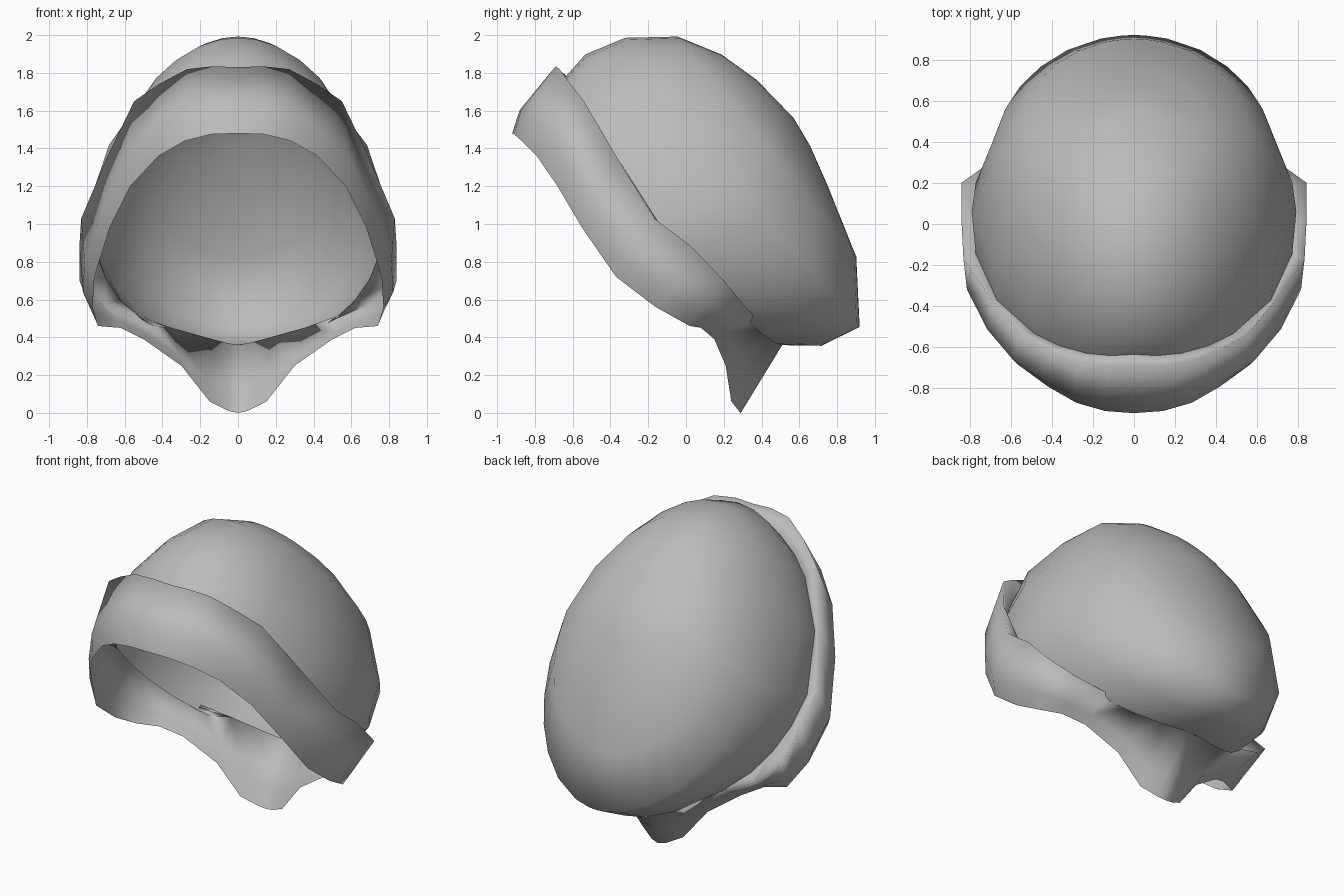
import bpy, bmesh, math
from mathutils import Vector

if "Cube" in bpy.data.objects:
    bpy.data.objects.remove(bpy.data.objects["Cube"])

fabric = bpy.data.materials.new("grey_fabric")
grey = (0.5, 0.5, 0.5, 1)
fabric.use_nodes = True
fabric.diffuse_color = grey
fabric.node_tree.nodes["Principled BSDF"].inputs["Base Color"].default_value = grey

# Tilted frame of the opening: ALONG runs front-top to back-bottom, OUT points to the crown
CENTRE = Vector((0, -0.08, 1.10))
ALONG = Vector((0, 0.63, -0.777))
OUT = Vector((0, 0.777, 0.63))


def loft(name, rings, tip=None):
    """Skin closed rings of equal length, with an optional closing point."""
    bm = bmesh.new()
    rows = [[bm.verts.new(p) for p in ring] for ring in rings]
    n = len(rows[0])
    for low, high in zip(rows, rows[1:]):
        for i in range(n):
            j = (i + 1) % n
            bm.faces.new((low[i], low[j], high[j], high[i]))
    if tip is not None:
        top = bm.verts.new(tip)
        for i in range(n):
            bm.faces.new((rows[-1][i], rows[-1][(i + 1) % n], top))
    bm.normal_update()
    # Make the open shells face away from the centre
    if sum((f.calc_center_median() - CENTRE).dot(f.normal) for f in bm.faces) < 0:
        bmesh.ops.reverse_faces(bm, faces=bm.faces)
    mesh = bpy.data.meshes.new(name)
    bm.to_mesh(mesh)
    bm.free()
    mesh.materials.append(fabric)
    obj = bpy.data.objects.new(name, mesh)
    bpy.context.collection.objects.link(obj)
    for poly in mesh.polygons:
        poly.use_smooth = True


def mirror_loop(half):
    """Close a half outline with its mirror image across x = 0."""
    half = [Vector(p) for p in half]
    return half + [Vector((-p.x, p.y, p.z)) for p in half[-2:0:-1]]


# Brim band edges: one half of each, front to nape
lower = mirror_loop([
    (0, -0.92, 1.48), (0.14, -0.91, 1.475), (0.28, -0.87, 1.44),
    (0.42, -0.79, 1.36), (0.57, -0.68, 1.2), (0.68, -0.55, 0.98),
    (0.76, -0.37, 0.72), (0.77, -0.16, 0.56), (0.74, 0.02, 0.46),
    (0.62, 0.08, 0.45), (0.5, 0.15, 0.39), (0.3, 0.21, 0.25),
    (0.15, 0.24, 0.06), (0.05, 0.28, 0.01), (0, 0.29, 0)])
upper = mirror_loop([
    (0, -0.69, 1.83), (0.13, -0.69, 1.835), (0.27, -0.67, 1.82),
    (0.42, -0.61, 1.74), (0.55, -0.54, 1.65), (0.69, -0.37, 1.36),
    (0.83, -0.17, 1.03), (0.84, 0.03, 0.88), (0.84, 0.2, 0.7),
    (0.7, 0.3, 0.58), (0.52, 0.36, 0.51), (0.35, 0.43, 0.45),
    (0.17, 0.47, 0.4), (0.06, 0.5, 0.37), (0, 0.51, 0.36)])
middle = []
for a, b in zip(lower, upper):
    p = a.lerp(b, 0.3)
    bulge = 0.035 if p.y < 0 else 0.0
    middle.append(p + (p - CENTRE).normalized() * bulge)

# Crown rings follow the directions of the band's upper edge
angles = [math.atan2(p.x / 0.8, -(p - CENTRE).dot(ALONG)) for p in upper]


def oval(height, front, back, width, dip=0):
    """Egg-shaped ring, narrower to the front, dipping at the sides."""
    mid, half = (front + back) / 2, (back - front) / 2
    ring = []
    for a in angles:
        side, ahead = math.sin(a), math.cos(a)
        x = width * side * (1 - 0.13 * max(0, ahead))
        ring.append(CENTRE + ALONG * (mid - half * ahead)
                    + OUT * (height - dip * abs(side)) + Vector((x, 0, 0)))
    return ring


rim = oval(0.0, -0.88, 0.95, 0.77, 0.11)

# Crown: height, front end, back end, half width
loft("crown", [
    rim,
    oval(0.15, -0.905, 1.08, 0.79, 0.04),
    oval(0.37, -0.84, 1.13, 0.69),
    oval(0.59, -0.67, 0.83, 0.56),
    oval(0.71, -0.45, 0.44, 0.36),
    oval(0.77, -0.23, 0.22, 0.18),
], CENTRE + ALONG * 0.05 + OUT * 0.795)

# Brim band, its upper edge folded in to the crown
loft("brim_band", [lower, middle, upper, rim])
